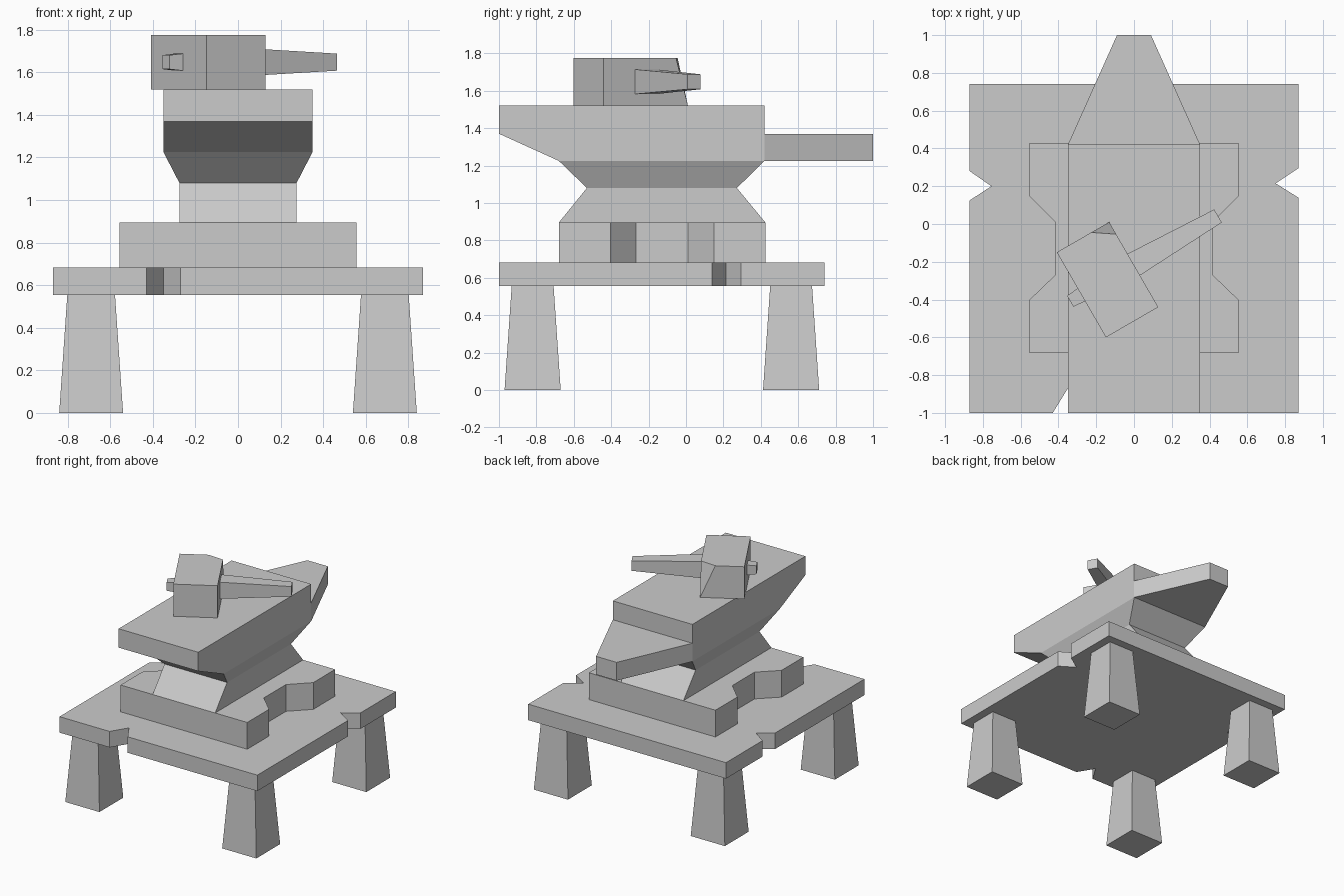
import bpy, bmesh, math

if "Cube" in bpy.data.objects:
    bpy.data.objects.remove(bpy.data.objects["Cube"])


def loft(name, rings):
    """Skin a closed solid through rings that have equal point counts."""
    bm = bmesh.new()
    loops = [[bm.verts.new(p) for p in ring] for ring in rings]
    n = len(loops[0])
    for a, b in zip(loops, loops[1:]):
        for i in range(n):
            j = (i + 1) % n
            bm.faces.new((a[i], a[j], b[j], b[i]))
    bm.faces.new(loops[0][::-1])
    bm.faces.new(loops[-1])
    bmesh.ops.remove_doubles(bm, verts=bm.verts[:], dist=1e-4)
    bmesh.ops.recalc_face_normals(bm, faces=bm.faces[:])
    mesh = bpy.data.meshes.new(name)
    bm.to_mesh(mesh)
    bm.free()
    obj = bpy.data.objects.new(name, mesh)
    bpy.context.collection.objects.link(obj)
    return obj


def prism(name, outline, z0, z1):
    return loft(name, [[(x, y, z) for x, y in outline] for z in (z0, z1)])


def rect(hx, y0, y1, z, cx=0):
    return [(cx - hx, y0, z), (cx + hx, y0, z), (cx + hx, y1, z), (cx - hx, y1, z)]


# Tabletop with chipped edges
prism("tabletop", [(-0.87, -1), (-0.43, -1), (-0.35, -0.87), (-0.27, -1), (0.87, -1),
                   (0.87, 0.14), (0.75, 0.215), (0.87, 0.295), (0.87, 0.74),
                   (-0.87, 0.74), (-0.87, 0.28), (-0.755, 0.2), (-0.87, 0.125)], 0.555, 0.682)

# Four tapered legs
for side, cx in (("left", -0.69), ("right", 0.69)):
    for end, cy in (("front", -0.82), ("back", 0.562)):
        loft(f"{end}_{side}_leg", [rect(h, cy - h, cy + h, z, cx)
                                   for h, z in ((0.15, 0), (0.112, 0.555))])

# Anvil base with waisted sides
half = [(0.557, -0.68), (0.557, -0.405), (0.415, -0.268),
        (0.415, 0.01), (0.557, 0.15), (0.557, 0.425)]
prism("anvil_base", half + [(-x, y) for x, y in reversed(half)], 0.682, 0.895)

# Anvil body: foot, waist and overhanging face
loft("anvil_body", [rect(0.275, -0.68, 0.425, 0.895), rect(0.275, -0.53, 0.272, 1.08),
                    rect(0.35, -0.68, 0.42, 1.225), rect(0.35, -1, 0.42, 1.37),
                    rect(0.35, -1, 0.42, 1.52)])

# Anvil horn
prism("anvil_horn", [(-0.35, 0.42), (0.35, 0.42), (0.09, 1), (-0.09, 1)], 1.225, 1.37)

# Hammer, modelled along its own axes: x is the handle, y the head
a, b, h = 0.16, 0.26, 0.128
bottom = [(-a, -b), (a, -b), (a, b), (a, b), (-a, b)]
top = [(-a, -b), (a, -b), (a, 0.186), (0.05, b), (-a, b)]
head = loft("hammer_head", [[(x, y, -h) for x, y in bottom], [(x, y, h) for x, y in top]])


def bar(name, x0, r0, x1, r1):
    return loft(name, [[(x, -r, -r), (x, r, -r), (x, r, r), (x, -r, r)]
                       for x, r in ((x0, r0), (x1, r1))])


handle = bar("hammer_handle", a, 0.066, 0.675, 0.04)
stub = bar("hammer_handle_end", -a, 0.04, -0.228, 0.033)
for part in (head, handle, stub):
    part.location = (-0.14, -0.295, 1.648)
    part.rotation_euler.z = math.radians(30)
